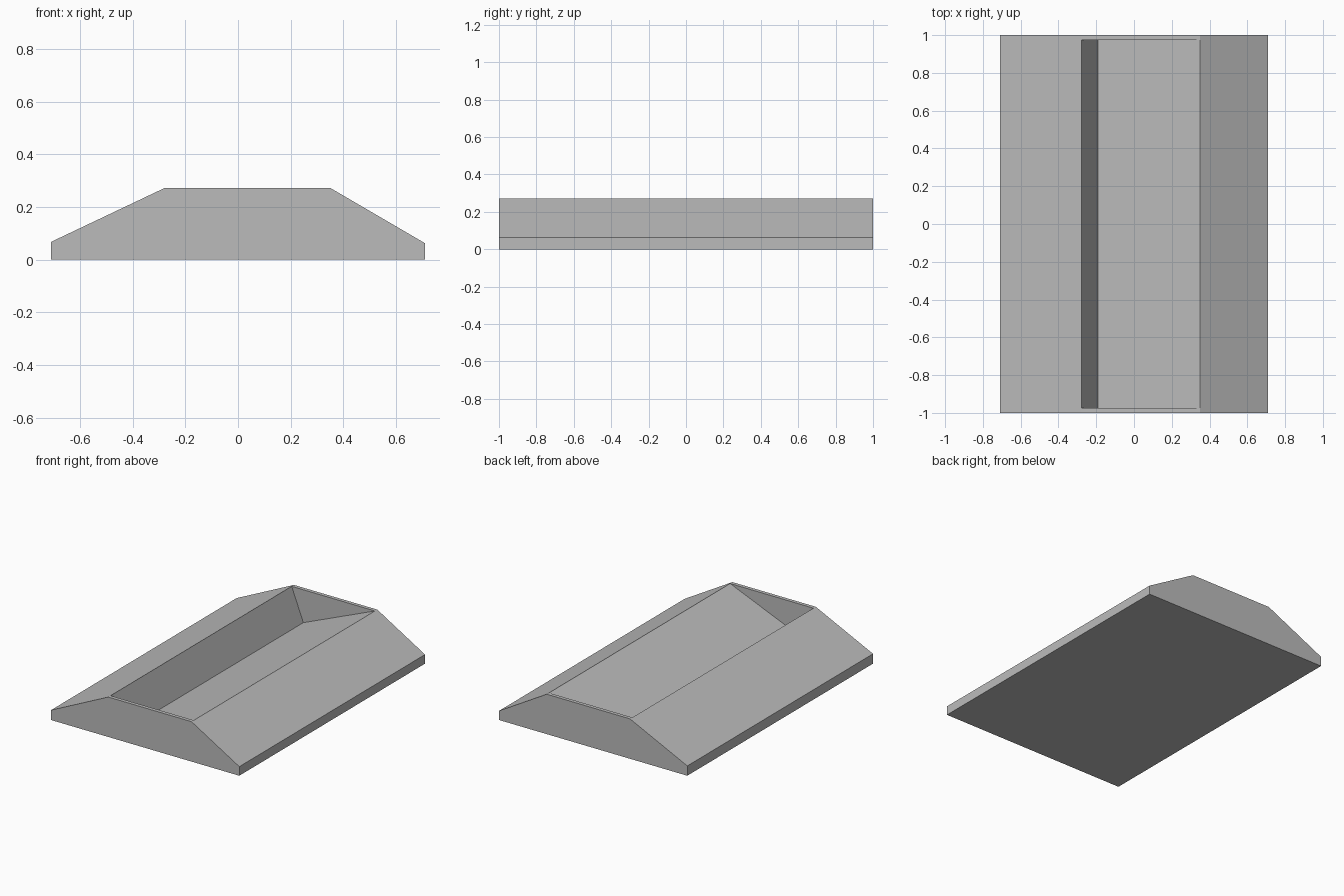
import bpy
import bmesh
import math

cube = bpy.data.objects.get("Cube")
if cube:
    bpy.data.objects.remove(cube, do_unlink=True)

# Single matte grey
grey = bpy.data.materials.new("mid_grey")
grey.use_nodes = True
colour = (0.5, 0.5, 0.5, 1)
grey.diffuse_color = colour
grey.node_tree.nodes["Principled BSDF"].inputs["Base Color"].default_value = colour

# End profile (x, z), running from lower left over the top to lower right
outline = [(-0.71, 0), (-0.71, 0.067), (-0.278, 0.272),
           (0.35, 0.272), (0.71, 0.062), (0.71, 0)]
TOP = 2                      # outline edge that the trough opens through
valley = (-0.19, 0.048)      # bottom line of the V-shaped trough
stations = [-1, -0.975, 0.975, 1]

bm = bmesh.new()
rings = [[bm.verts.new((x, y, z)) for x, z in outline] for y in stations]
pit = [bm.verts.new((valley[0], y, valley[1])) for y in stations[1:3]]

# Outer shell, leaving the top open between the two end walls
for bay, (a, b) in enumerate(zip(rings, rings[1:])):
    for i in range(len(outline)):
        j = (i + 1) % len(outline)
        if not (bay == 1 and i == TOP):
            bm.faces.new((a[i], a[j], b[j], b[i]))
bm.faces.new(rings[0])
bm.faces.new(rings[-1])

# Trough: steep wall, sloping floor and two triangular ends
near, far = rings[1], rings[2]
for k in (TOP, TOP + 1):
    bm.faces.new((near[k], far[k], pit[1], pit[0]))
for ring, low in ((near, pit[0]), (far, pit[1])):
    bm.faces.new((ring[TOP], ring[TOP + 1], low))

# Merge coplanar strips into whole faces
bmesh.ops.recalc_face_normals(bm, faces=bm.faces)
bmesh.ops.dissolve_limit(bm, angle_limit=math.radians(0.5),
                         verts=bm.verts, edges=bm.edges)
bmesh.ops.recalc_face_normals(bm, faces=bm.faces)

mesh = bpy.data.meshes.new("trough_block")
bm.to_mesh(mesh)
bm.free()
mesh.materials.append(grey)
block = bpy.data.objects.new("trough_block", mesh)
bpy.context.collection.objects.link(block)
